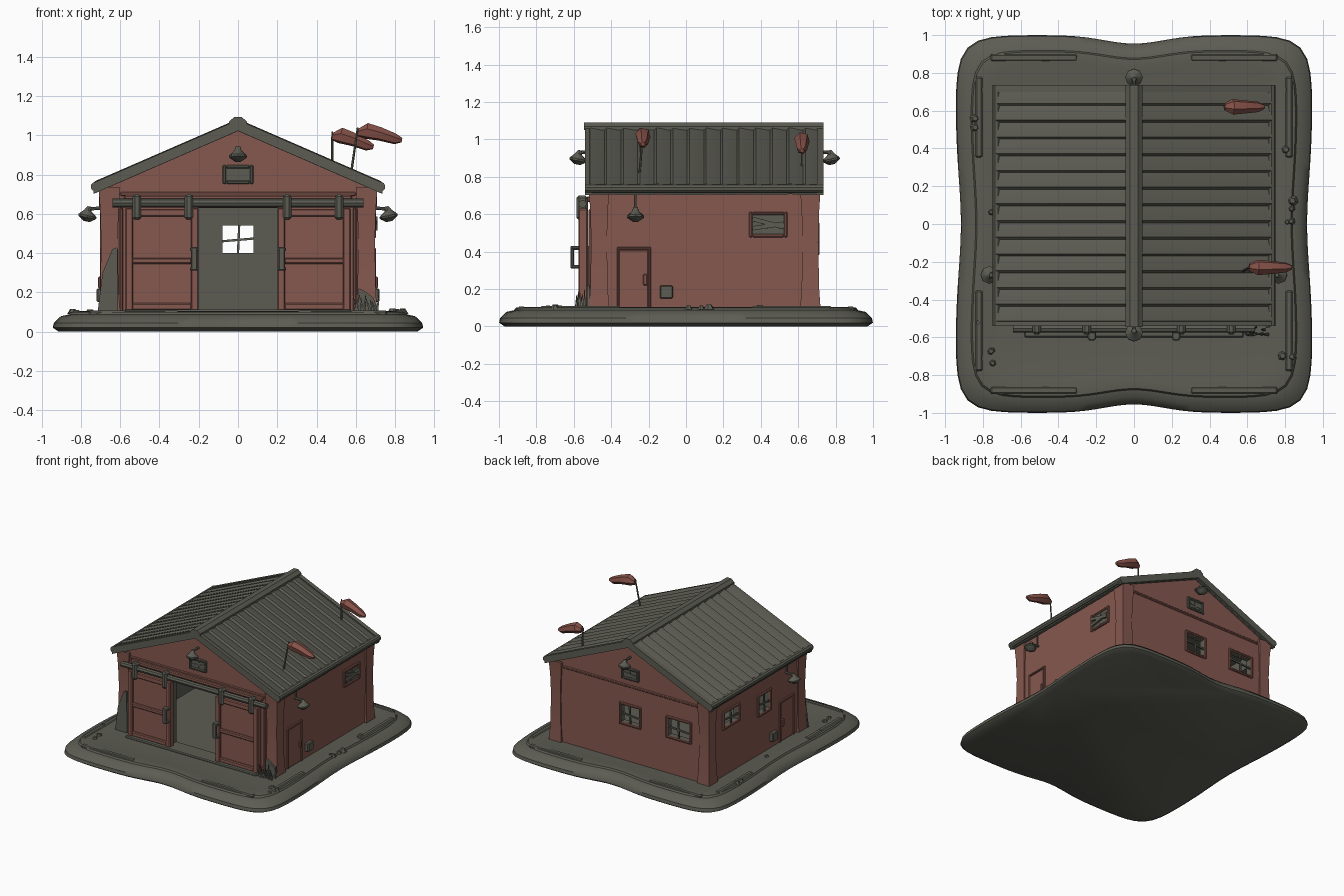
import bpy, bmesh, math, random
from mathutils import Vector

if "Cube" in bpy.data.objects:
    bpy.data.objects.remove(bpy.data.objects["Cube"])

random.seed(4)


def material(name, rgb):
    m = bpy.data.materials.new(name)
    m.diffuse_color = (*rgb, 1)
    m.use_nodes = True
    m.node_tree.nodes["Principled BSDF"].inputs["Base Color"].default_value = m.diffuse_color
    return m


RED = material("faded red wood", (0.235, 0.098, 0.078))
GREY = material("weathered grey", (0.108, 0.108, 0.088))
CLOTH = material("windsock red", (0.245, 0.085, 0.066))


def finish(name, bm, mat):
    bmesh.ops.recalc_face_normals(bm, faces=bm.faces)
    me = bpy.data.meshes.new(name)
    bm.to_mesh(me)
    bm.free()
    me.materials.append(mat)
    ob = bpy.data.objects.new(name, me)
    bpy.context.collection.objects.link(ob)
    return ob


def loft(name, rings, mat):
    """Skin a list of equal rings and cap both ends."""
    bm = bmesh.new()
    rows = [[bm.verts.new(p) for p in ring] for ring in rings]
    n = len(rows[0])
    for a, b in zip(rows, rows[1:]):
        for i in range(n):
            bm.faces.new((a[i], a[(i + 1) % n], b[(i + 1) % n], b[i]))
    bm.faces.new(rows[0])
    bm.faces.new(rows[-1])
    return finish(name, bm, mat)


def box(name, p, q, mat, bevel=0.006):
    lo = [min(a, b) for a, b in zip(p, q)]
    hi = [max(a, b) for a, b in zip(p, q)]
    bm = bmesh.new()
    bmesh.ops.create_cube(bm, size=1)
    for v in bm.verts:
        v.co = [lo[i] + (v.co[i] + 0.5) * (hi[i] - lo[i]) for i in range(3)]
    if bevel:
        w = min(bevel, 0.3 * min(h - l for l, h in zip(lo, hi)))
        bmesh.ops.bevel(bm, geom=bm.edges[:], offset=w, segments=1, affect='EDGES')
    return finish(name, bm, mat)


def tube(name, stations, mat, sides=10):
    """Round sections along a path; stations are (point, radius)."""
    d = (Vector(stations[-1][0]) - Vector(stations[0][0])).normalized()
    u = d.orthogonal().normalized()
    w = d.cross(u)
    ang = [2 * math.pi * i / sides for i in range(sides)]
    return loft(name, [[Vector(p) + r * (math.cos(a) * u + math.sin(a) * w) for a in ang]
                       for p, r in stations], mat)


WX, Y0, Y1 = 0.69, -0.5, 0.7        # wall planes


def on(face, u, d, z):
    """Point on a wall: u along it, d outward, z up."""
    return {"front": (u, Y0 - d, z), "back": (u, Y1 + d, z),
            "right": (WX + d, u, z), "left": (-WX - d, u, z)}[face]


def wbox(name, face, u, d, z, mat, bevel=0.006):
    return box(name, on(face, u[0], d[0], z[0]), on(face, u[1], d[1], z[1]), mat, bevel)


# Ground slab with wavy rounded outline and a low kerb step
def outline(inset, z):
    pts = []
    for i in range(120):
        t = 2 * math.pi * i / 120
        c, s = math.cos(t), math.sin(t)
        r = (abs(c) ** 10 + abs(s) ** 10) ** -0.1
        x, y = (0.945 - inset) * c * r, (1.0 - inset) * s * r
        pts.append((x * (1 - 0.03 * math.exp(-(y / 0.35) ** 2)),
                    y * (1 - 0.045 * math.exp(-(x / 0.22) ** 2)), z))
    return pts


loft("ground_slab", [outline(*s) for s in ((0.03, 0), (0, 0.02), (0.005, 0.045), (0.04, 0.078),
     (0.08, 0.087), (0.088, 0.1), (0.13, 0.104), (0.17, 0.097), (0.4, 0.1))], GREY)
for sx in (-1, 1):
    for sy in (-1, 1):
        box("kerb_stone", (sx * 0.3, sy * 0.86, 0.08), (sx * 0.76, sy * 0.9, 0.107), GREY, 0.01)
        box("kerb_stone", (sx * 0.8, sy * 0.35, 0.08), (sx * 0.84, sy * 0.78, 0.109), GREY, 0.01)
    for k in range(7):               # loose rubble
        x, y = sx * random.uniform(0.73, 0.85), random.uniform(-0.85, 0.85)
        r = random.uniform(0.012, 0.025)
        tube("rubble", [((x, y, 0.09), r * 1.3), ((x, y, 0.1 + r * 0.7), r * 0.6)], GREY, 6)

# Barn walls, hollowed out, with door and window openings
gable = [(-WX, 0.08), (WX, 0.08), (WX, 0.73), (0, 1.035), (-WX, 0.73)]
walls = loft("barn_walls", [[(x, y, z) for x, z in gable] for y in (Y0, Y1)], RED)
windows = [("back", 0.0, 0.47, 0.16, 0.14), ("back", -0.43, 0.47, 0.19, 0.14),
           ("left", 0.42, 0.54, 0.18, 0.11), ("left", 0.0, 0.49, 0.14, 0.14)]
cutters = [box("cutter", (-0.65, -0.46, 0.09), (0.65, 0.66, 0.69), GREY, 0),
           box("cutter", (-0.22, -0.6, 0.085), (0.22, -0.4, 0.63), GREY, 0)]
for f, u, z, w, h in windows:
    cutters.append(wbox("cutter", f, (u - w / 2, u + w / 2), (-0.1, 0.1), (z - h / 2, z + h / 2), GREY, 0))
bpy.context.view_layer.objects.active = walls
for c in cutters:
    c.hide_render = True
    mod = walls.modifiers.new("cut", 'BOOLEAN')
    mod.operation, mod.solver, mod.object = 'DIFFERENCE', 'EXACT', c
    bpy.ops.object.modifier_apply(modifier=mod.name)
    bpy.data.objects.remove(c)
walls.data.materials.clear()
walls.data.materials.append(RED)
walls.data.materials.append(GREY)
for p in walls.data.polygons:        # interior and reveals are grey
    c = p.center
    inside = abs(c.x) < WX - 0.005 and Y0 + 0.005 < c.y < Y1 - 0.005 and 0.085 < c.z < 0.7
    p.material_index = int(inside)

# Flared corner posts
for sx in (-1, 1):
    for cy in (-0.465, 0.665):
        rings = []
        for z, h in ((0.09, 0.055), (0.2, 0.047), (0.45, 0.042), (0.62, 0.047), (0.735, 0.055)):
            cx = sx * 0.655
            rings.append([(cx - h, cy - h, z), (cx + h, cy - h, z), (cx + h, cy + h, z), (cx - h, cy + h, z)])
        loft("corner_post", rings, RED)


# Windows: red frame, crossed grey bars
def window_frame(face, u, z, w, h, mat=RED, closed=False):
    a, b, lo, hi, t = u - w / 2, u + w / 2, z - h / 2, z + h / 2, 0.018
    for du in ((a - t, a), (b, b + t)):
        wbox("window_frame", face, du, (-0.01, 0.014), (lo - t, hi + t), mat)
    for dz in ((lo - t, lo), (hi, hi + t)):
        wbox("window_frame", face, (a, b), (-0.01, 0.014), dz, mat)
    if closed:
        wbox("window_pane", face, (a, b), (-0.003, 0.004), (lo, hi), GREY, 0)
    tube("window_bar", [(on(face, a, 0.002, z - 0.01), 0.008), (on(face, b, 0.002, z + 0.004), 0.008)], GREY, 4)
    tube("window_bar", [(on(face, u, 0.002, lo), 0.008), (on(face, u + 0.006, 0.002, hi), 0.008)], GREY, 4)


for wdw in windows:
    window_frame(*wdw)
window_frame("right", 0.44, 0.545, 0.17, 0.1, RED, True)
for dz in (-0.025, 0.025):           # boards over the right window
    tube("window_board", [(on("right", 0.355, 0.008, 0.55 + dz), 0.016),
                          (on("right", 0.525, 0.008, 0.54 - dz * 0.4), 0.016)], GREY, 4)
for f in ("front", "back"):
    window_frame(f, 0, 0.8, 0.12, 0.06, GREY, True)
    wbox("gable_board", f, (-0.6, 0.6), (-0.01, 0.008), (0.69, 0.71), RED)

# Corrugated roof, barge boards, eaves and ridge cap
SLOPE, RX = 0.435, 0.73


def roof_ring(y, top, thick, half=RX):
    e = top - SLOPE * half
    return [(-half, y, e - thick), (-half, y, e), (0, y, top), (half, y, e), (half, y, e - thick), (0, y, top - thick)]


rings, count = [], 14
step = 1.24 / count
for i in range(count):
    y, lift = -0.525 + i * step, random.uniform(0, 0.004)
    for f, h in ((0, 0), (0.14, 0.013), (0.3, 0.011), (0.95, 0.002)):
        rings.append(roof_ring(y + f * step, 1.066 + h + lift * (h > 0.005), 0.045 + h))
rings.append(roof_ring(0.715, 1.066, 0.045))
loft("corrugated_roof", rings, GREY)
for y in (-0.54, 0.7):
    loft("barge_board", [roof_ring(y, 1.078, 0.056, 0.735), roof_ring(y + 0.035, 1.078, 0.056, 0.735)], GREY)
for sx in (-1, 1):
    tube("eave_trim", [((sx * 0.725, -0.54, 0.738), 0.025), ((sx * 0.725, 0.735, 0.738), 0.025)], GREY)
loft("ridge_cap", [[(-0.045, y, 1.05), (-0.045, y, 1.07), (-0.02, y, 1.092), (0.02, y, 1.092),
                    (0.045, y, 1.07), (0.045, y, 1.05)] for y in (-0.545, 0.735)], GREY)

# Sliding doors with rail, hangers and handles
tube("door_rail", [((-0.64, -0.553, 0.655), 0.022), ((0.64, -0.553, 0.655), 0.022)], GREY, 8)
wbox("rail_board", "front", (-0.58, 0.58), (-0.01, 0.03), (0.665, 0.695), RED)
for sx in (-1, 1):
    wbox("door_panel", "front", (sx * 0.2, sx * 0.57), (0.03, 0.055), (0.11, 0.625), RED)
    for a, b in ((0.2, 0.24), (0.535, 0.575)):
        wbox("door_stile", "front", (sx * a, sx * b), (0.025, 0.075), (0.105, 0.63), RED)
    for a, b in ((0.11, 0.145), (0.345, 0.375), (0.585, 0.625)):
        wbox("door_crossbar", "front", (sx * 0.235, sx * 0.54), (0.03, 0.071), (a, b), RED)
    for x in (0.25, 0.515):
        wbox("rail_hanger", "front", (sx * x - 0.022, sx * x + 0.022), (0.025, 0.085), (0.57, 0.7), GREY, 0.012)
    wbox("door_handle", "front", (sx * 0.205, sx * 0.24), (0.1, 0.118), (0.31, 0.43), GREY)
    for z in (0.31, 0.41):
        wbox("handle_mount", "front", (sx * 0.2, sx * 0.245), (0.07, 0.112), (z, z + 0.02), GREY)
    wbox("side_jamb", "front", (sx * 0.585, sx * 0.605), (-0.01, 0.02), (0.1, 0.63), RED)
box("door_sill", (-0.58, -0.6, 0.09), (0.58, -0.46, 0.112), GREY, 0.01)

# Side doors and utility hatches
for f in ("right", "left"):
    wbox("side_door", f, (-0.36, -0.2), (-0.01, 0.008), (0.1, 0.41), RED)
    for u in (-0.37, -0.2):
        wbox("side_door_frame", f, (u, u + 0.014), (-0.01, 0.014), (0.1, 0.425), RED)
    wbox("side_door_frame", f, (-0.37, -0.186), (-0.01, 0.014), (0.411, 0.425), RED)
    wbox("side_door_handle", f, (-0.23, -0.205), (0.005, 0.022), (0.22, 0.28), RED)
    wbox("utility_hatch", f, (-0.14, -0.07), (-0.01, 0.03), (0.15, 0.22), GREY)


# Hooded lamps on brackets
def lamp(face, u, z):
    d = 0.075
    tube("lamp_bracket", [(on(face, u, -0.02, z + 0.035), 0.009), (on(face, u, d, z + 0.03), 0.009)], GREY, 6)
    tube("lamp_shade", [(on(face, u, d + o, z + h), r) for o, h, r in
         ((-0.01, 0.042, 0.012), (0, 0.022, 0.018), (0, -0.004, 0.047), (0.004, -0.014, 0.045), (0.006, -0.034, 0.016))],
         GREY, 8)


lamp("front", 0, 0.9)
lamp("back", 0, 0.9)
for f in ("right", "left"):
    lamp(f, -0.27, 0.595)
    tube("lamp_conduit", [(on(f, -0.27, 0.012, 0.62), 0.006), (on(f, -0.27, 0.012, 0.73), 0.006)], GREY, 6)

# Windsocks on thin poles
for foot, top, tip in (((0.48, 0.62, 0.84), (0.48, 0.62, 1.02), (0.69, 0.62, 0.94)),
                       ((0.575, -0.25, 0.8), (0.61, -0.23, 1.04), (0.835, -0.23, 0.975))):
    tube("windsock_pole", [(foot, 0.007), (top, 0.005)], GREY, 6)
    a, b = Vector(top) - Vector((0, 0, 0.025)), Vector(tip)
    tube("windsock", [(a.lerp(b, t) + Vector((0, 0, h)), r) for t, h, r in
         ((0, 0, 0.02), (0.2, 0.015, 0.042), (0.5, 0.012, 0.036), (0.85, 0.0, 0.028), (1, 0, 0.012))], CLOTH, 6)

# Grey moss climbing the front corners, and grass tufts
for sx, top in ((-1, 0.43), (1, 0.22)):
    shape = [(0.715, 0.1), (0.61, 0.1), (0.615, top), (0.64, top - 0.01), (0.69, 0.1 + (top - 0.1) * 0.6)]
    loft("corner_moss", [[(sx * x, y, z) for x, z in shape] for y in (-0.529, -0.515)], GREY)
for k in range(14):
    x, y = 0.66 + random.uniform(-0.07, 0.06), -0.56 + random.uniform(-0.03, 0.02)
    tube("grass_blade", [((x, y, 0.095), 0.01), ((x + random.uniform(-0.03, 0.03), y, random.uniform(0.14, 0.2)), 0.002)],
         GREY, 4)

# Smooth shading with sharp edges kept
bpy.ops.object.select_all(action='SELECT')
bpy.ops.object.shade_smooth_by_angle(angle=math.radians(35))
